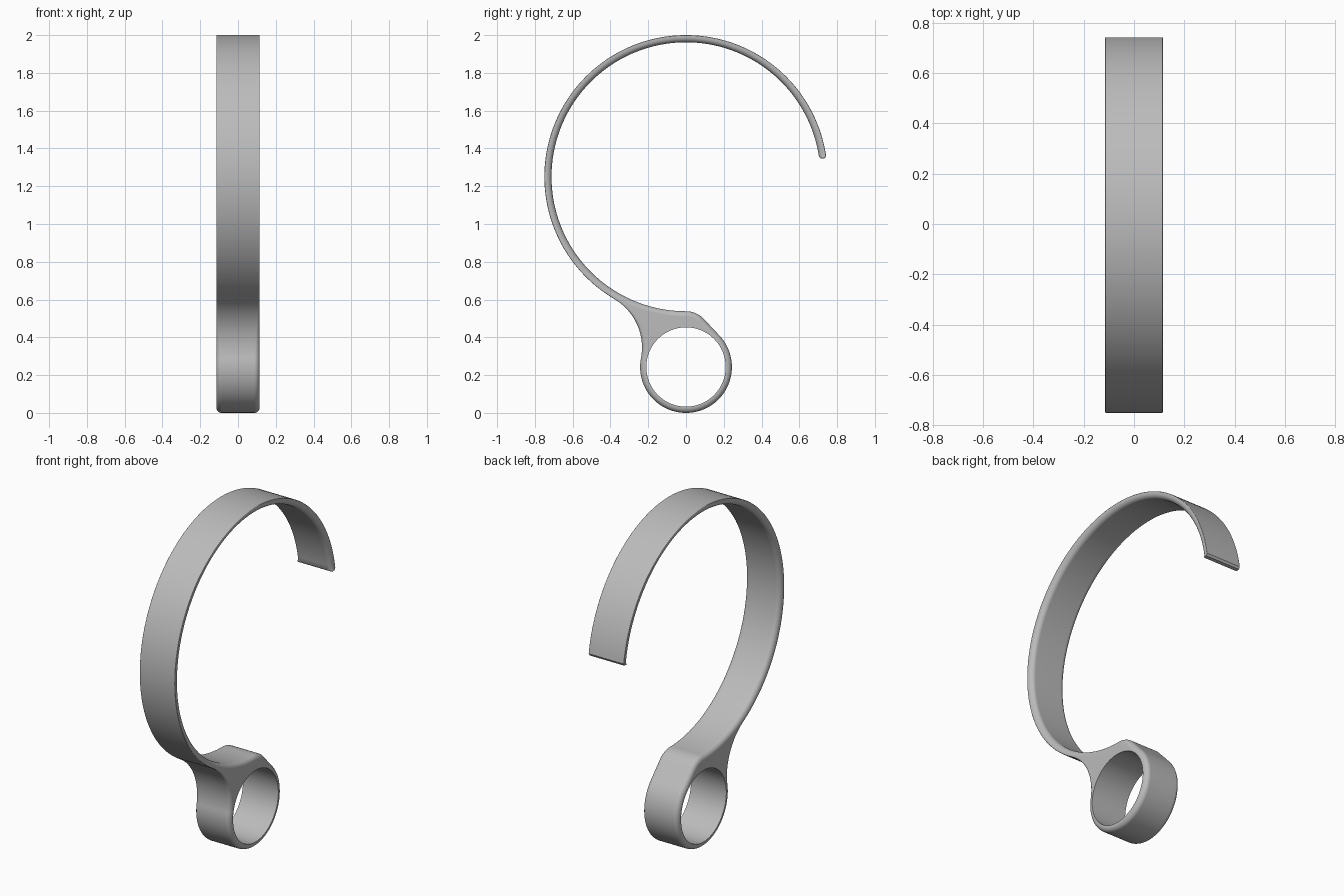
import bpy, bmesh, math
from mathutils import Vector

cube = bpy.data.objects.get("Cube")
if cube:
    bpy.data.objects.remove(cube)

HALF_WIDTH = 0.115
HOOK, RING, NECK = (0, 1.25), (0, 0.243), (-0.531, 0.346)
SOFT, CRISP = 0.028, 0.004


def arc(centre, radius, start, end, steps, r0=SOFT, r1=SOFT):
    """Profile points in the y-z plane, each with its edge rounding."""
    points = []
    for i in range(steps + 1):
        t = i / steps
        a = math.radians(start + (end - start) * t)
        points.append((Vector((centre[0] + radius * math.cos(a),
                               centre[1] + radius * math.sin(a))),
                       r0 + (r1 - r0) * t))
    return points


# Outline: hook inside, shoulder, ring outside, neck fillet, hook outside
outline = arc(HOOK, 0.712, 8.5, 270, 110)
outline += arc((0, 0.408), 0.13, 88, 45, 10)
outline += arc(RING, 0.243, 45, -191, 80)
outline += arc(NECK, 0.298, -9, 59.5, 28, SOFT, CRISP)
outline += arc(HOOK, 0.75, 238, 8.5, 100, CRISP, CRISP)
# Slightly domed tip
a = math.radians(7.6)
outline += [(Vector((r * math.cos(a), HOOK[1] + r * math.sin(a))), CRISP)
            for r in (0.741, 0.721)]

bm = bmesh.new()


def inward(i):
    before, after = outline[i - 1][0], outline[(i + 1) % len(outline)][0]
    d = (after - before).normalized()
    return Vector((d.y, -d.x))


def make_loop(points):
    return [bm.verts.new(p) for p in points]


def bridge(a, b):
    for i in range(len(a)):
        j = (i + 1) % len(a)
        bm.faces.new((a[i], a[j], b[j], b[i]))


def rounded_loop(side, angle):
    points = []
    for i, (p, r) in enumerate(outline):
        q = p + inward(i) * r * (1 - math.cos(angle))
        points.append((side * (HALF_WIDTH - r * (1 - math.sin(angle))), q.x, q.y))
    return make_loop(points)


# Rounded walls from one side to the other
STEPS = 6
quarter = [math.pi / 2 * k / STEPS for k in range(STEPS + 1)]
loops = [rounded_loop(-1, t) for t in reversed(quarter)]
loops += [rounded_loop(1, t) for t in quarter]
for lower, upper in zip(loops, loops[1:]):
    bridge(lower, upper)

# Bore through the ring
bore = [make_loop([(x, p.x, p.y) for p, _ in arc(RING, 0.21, 0, 360, 96)[:-1]])
        for x in (-HALF_WIDTH, HALF_WIDTH)]
bridge(*bore)

# Flat side faces
for rim, hole in ((loops[0], bore[0]), (loops[-1], bore[1])):
    edges = [bm.edges.get((l[i - 1], l[i])) for l in (rim, hole) for i in range(len(l))]
    bmesh.ops.triangle_fill(bm, edges=edges, use_beauty=True)
bmesh.ops.recalc_face_normals(bm, faces=bm.faces)

mesh = bpy.data.meshes.new("ring_hook")
bm.to_mesh(mesh)
bm.free()
hook = bpy.data.objects.new("ring_hook", mesh)
bpy.context.collection.objects.link(hook)

# Plain grey
grey = bpy.data.materials.new("plain_grey")
grey.use_nodes = True
colour = (0.5, 0.5, 0.5, 1)
grey.diffuse_color = colour
grey.node_tree.nodes["Principled BSDF"].inputs["Base Color"].default_value = colour
mesh.materials.append(grey)

bpy.ops.object.select_all(action="DESELECT")
hook.select_set(True)
bpy.context.view_layer.objects.active = hook
bpy.ops.object.shade_smooth_by_angle(angle=math.radians(35))
weighted = hook.modifiers.new("even_shading", "WEIGHTED_NORMAL")
weighted.keep_sharp = True
